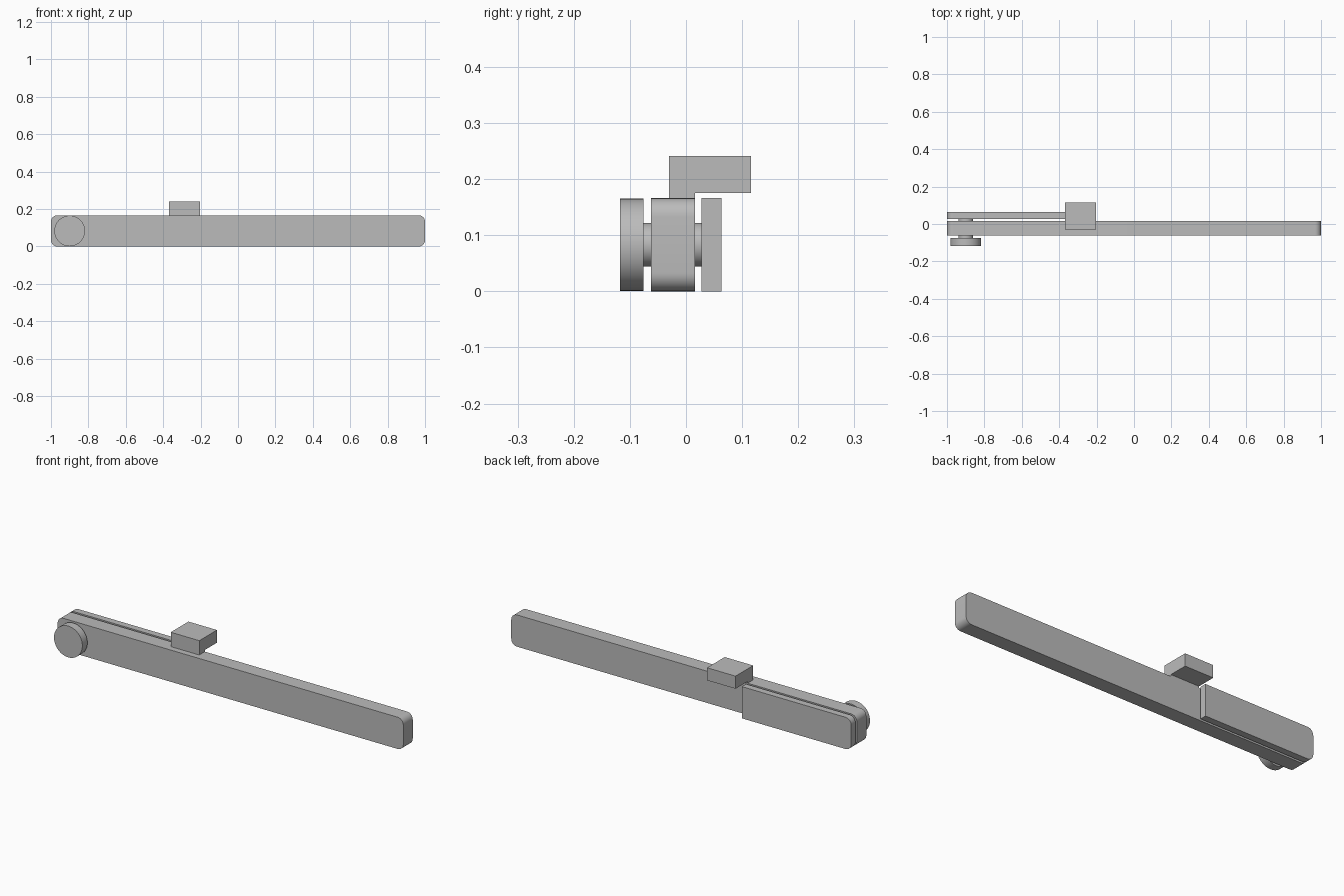
import bpy, math

cube = bpy.data.objects.get("Cube")
if cube:
    bpy.data.objects.remove(cube, do_unlink=True)

grey = bpy.data.materials.new("plain_grey")
grey.use_nodes = True
colour = (0.5, 0.5, 0.5, 1)
grey.diffuse_color = colour
grey.node_tree.nodes["Principled BSDF"].inputs["Base Color"].default_value = colour

HEIGHT = 0.166
MID = HEIGHT / 2


def extrude_profile(name, points, y0, y1):
    """Extrude an outline in x and z from y0 to y1."""
    n = len(points)
    verts = [(x, y, z) for y in (y0, y1) for x, z in points]
    faces = [tuple(range(n)), tuple(reversed(range(n, 2 * n)))]
    faces += [(i, i + n, (i + 1) % n + n, (i + 1) % n) for i in range(n)]
    mesh = bpy.data.meshes.new(name)
    mesh.from_pydata(verts, [], faces)
    mesh.materials.append(grey)
    obj = bpy.data.objects.new(name, mesh)
    bpy.context.collection.objects.link(obj)
    bpy.ops.object.select_all(action='DESELECT')
    obj.select_set(True)
    bpy.context.view_layer.objects.active = obj
    bpy.ops.object.shade_smooth_by_angle(angle=math.radians(30))
    return obj


def arc(cx, cz, r, start, sweep, steps):
    angles = [math.radians(start + sweep * i / steps) for i in range(steps + 1)]
    return [(cx + r * math.cos(a), cz + r * math.sin(a)) for a in angles]


def bar(x0, x1, round_right, r=0.033):
    """Bar outline, rounded on the left and optionally on the right."""
    pts = arc(x0 + r, HEIGHT - r, r, 90, 90, 8) + arc(x0 + r, r, r, 180, 90, 8)
    if round_right:
        pts += arc(x1 - r, r, r, 270, 90, 8) + arc(x1 - r, HEIGHT - r, r, 0, 90, 8)
    else:
        pts += [(x1, 0), (x1, HEIGHT)]
    return pts


def disc(r):
    return arc(-0.9, MID, r, 0, 360, 64)[:-1]


# Bars
extrude_profile("long_bar", bar(-1, 1, True), -0.062, 0.016)
extrude_profile("short_back_bar", bar(-1, -0.367, False), 0.028, 0.063)

# Pivot
extrude_profile("pivot_knob", disc(0.082), -0.118, -0.076)
extrude_profile("pivot_axle_front", disc(0.039), -0.076, -0.062)
extrude_profile("pivot_axle_back", disc(0.039), 0.016, 0.028)

# L-shaped catch: side profile in y and z, extruded along x
side = [(-0.03, HEIGHT), (0.016, HEIGHT), (0.016, 0.175),
        (0.116, 0.175), (0.116, 0.241), (-0.03, 0.241)]
catch = extrude_profile("top_catch", side, 0.203, 0.368)
catch.rotation_euler.z = math.pi / 2
catch.data.transform(catch.rotation_euler.to_matrix().to_4x4())
catch.rotation_euler.z = 0
